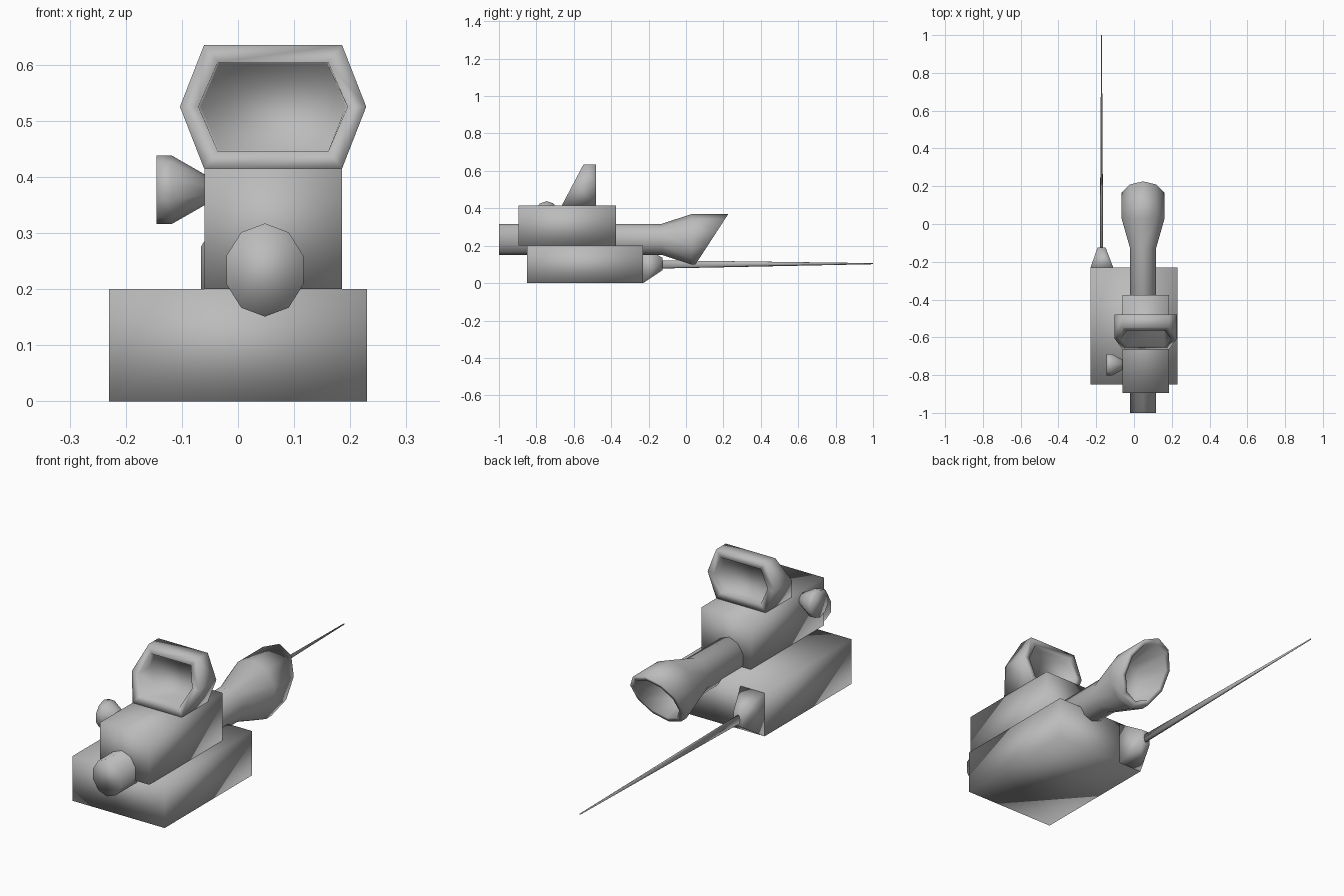
import bpy, bmesh
from math import sin, cos, pi

cube = bpy.data.objects.get("Cube")
if cube:
    bpy.data.objects.remove(cube, do_unlink=True)

grey = bpy.data.materials.new("plain_grey")
grey.use_nodes = True
colour = (0.5, 0.5, 0.5, 1)
grey.diffuse_color = colour
grey.node_tree.nodes["Principled BSDF"].inputs["Base Color"].default_value = colour


def loft(name, rings):
    """Skin a row of rings with equal point counts and cap both ends."""
    bm = bmesh.new()
    loops = [[bm.verts.new(p) for p in ring] for ring in rings]
    n = len(loops[0])
    for a, b in zip(loops, loops[1:]):
        for i in range(n):
            j = (i + 1) % n
            bm.faces.new((a[i], a[j], b[j], b[i]))
    bm.faces.new(loops[0][::-1])
    bm.faces.new(loops[-1])
    bmesh.ops.recalc_face_normals(bm, faces=bm.faces[:])
    for f in bm.faces:
        f.smooth = True
    mesh = bpy.data.meshes.new(name)
    bm.to_mesh(mesh)
    bm.free()
    mesh.materials.append(grey)
    obj = bpy.data.objects.new(name, mesh)
    bpy.context.collection.objects.link(obj)
    return obj


def rect(y, x0, x1, z0, z1):
    return [(x0, y, z0), (x1, y, z0), (x1, y, z1), (x0, y, z1)]


def oval(y, cx, cz, rx, rz, n=10, slant=0.0):
    """Upright ring across y; slant pushes its upper points back."""
    ring = []
    for i in range(n):
        a = 2 * pi * i / n
        ring.append((cx + rx * sin(a), y + slant * rz * cos(a), cz + rz * cos(a)))
    return ring


# Base slab, with the tapered blade socket on its rear corner
loft("base", [rect(-0.85, -0.23, 0.23, 0, 0.2), rect(-0.23, -0.23, 0.23, 0, 0.2)])
loft("blade_socket", [rect(-0.23, -0.23, -0.11, 0, 0.195),
                      rect(-0.125, -0.193, -0.15, 0.07, 0.135)])

# Long thin blade
loft("blade", [oval(-0.13, -0.172, 0.1, 0.009, 0.022, 8),
               oval(1.0, -0.172, 0.104, 0.002, 0.003, 8)])

# Upper housing
loft("housing", [rect(-0.895, -0.06, 0.185, 0.2, 0.415),
                 rect(-0.375, -0.06, 0.185, 0.2, 0.415)])

# Barrel running through the housing, flaring to a slanted hollow horn
BX, BZ = 0.048, 0.234
loft("barrel_and_horn", [
    oval(-1.0, BX, BZ, 0.072, 0.083),
    oval(-0.13, BX, BZ, 0.072, 0.083),
    oval(0.03, BX, BZ, 0.12, 0.135),
    oval(0.138, BX, BZ, 0.12, 0.135, slant=0.65),
    oval(0.138, BX, BZ, 0.1, 0.112, slant=0.65),
    oval(0.0, BX, BZ, 0.075, 0.085, slant=0.3),
])


# Six-sided sight, recessed on its sloping front and flat back
def hexagon(y, sx=1.0, sz=1.0, slope=0.0):
    shape = [(-0.123, -1), (0.123, -1), (0.166, 0), (0.123, 1), (-0.123, 1), (-0.166, 0)]
    return [(0.0625 + x * sx, y + slope * s * sz, 0.525 + 0.11 * s * sz) for x, s in shape]


loft("sight", [
    hexagon(-0.515, 0.78, 0.7),
    hexagon(-0.48, 0.8, 0.72),
    hexagon(-0.48),
    hexagon(-0.606, slope=0.058),
    hexagon(-0.606, 0.8, 0.72, 0.058),
    hexagon(-0.535, 0.78, 0.7),
])

# Flared knob on the side of the housing
knob = []
for x, r in ((-0.05, 0.022), (-0.118, 0.061), (-0.145, 0.061)):
    knob.append([(x, -0.745 + r * sin(2 * pi * i / 10), 0.377 + r * cos(2 * pi * i / 10))
                 for i in range(10)])
loft("side_knob", knob)
